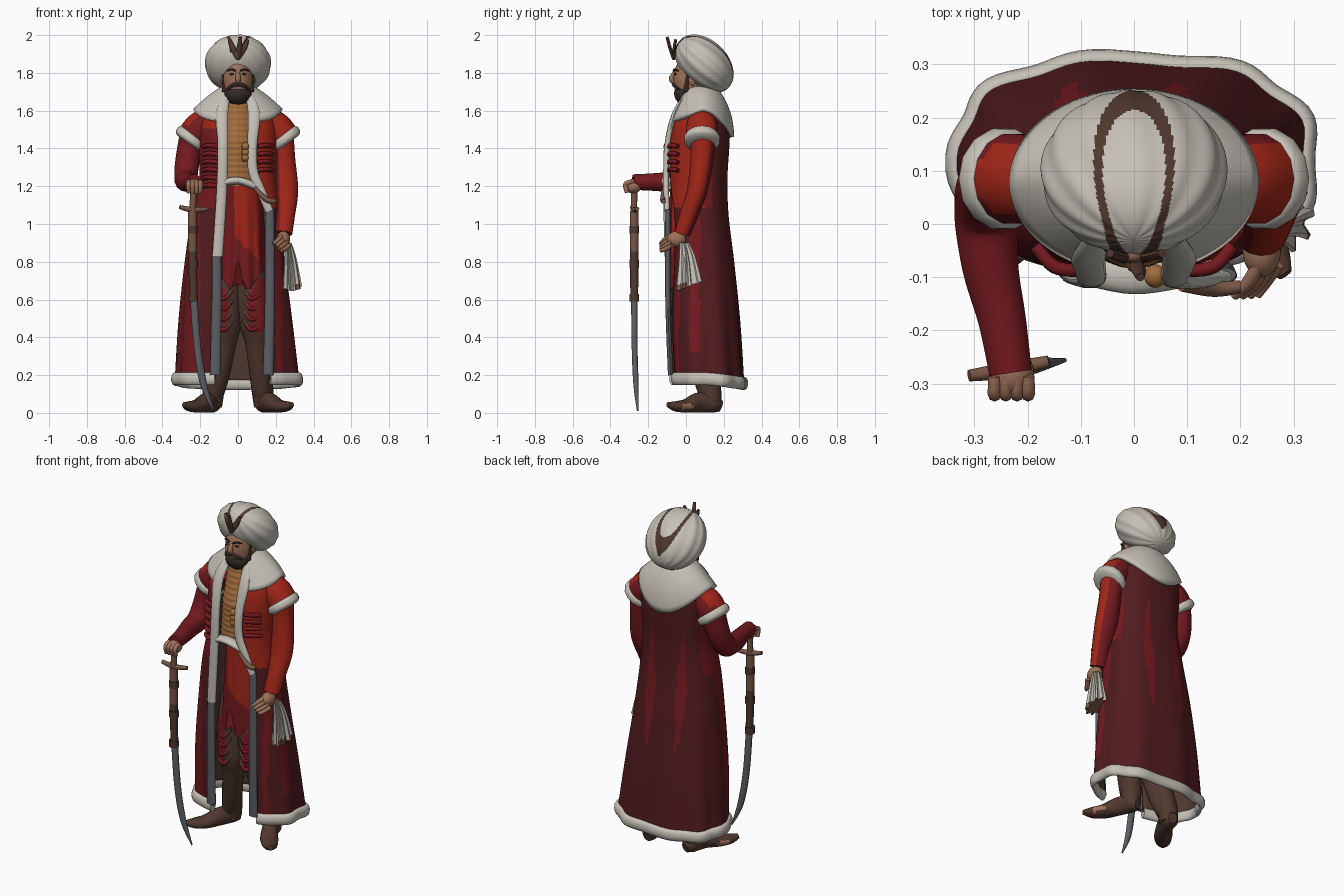
import bpy, bmesh
from math import sin, cos, pi, asin, exp, copysign, hypot
from mathutils import Vector, Matrix

cube = bpy.data.objects.get("Cube")
if cube:
    bpy.data.objects.remove(cube)


def material(name, *rgb):
    m = bpy.data.materials.new(name)
    m.use_nodes = True
    m.diffuse_color = (*rgb, 1)
    m.node_tree.nodes["Principled BSDF"].inputs["Base Color"].default_value = (*rgb, 1)
    return m


WHITE = material("white fur", .56, .53, .47)
RED = material("bright red", .36, .019, .009)
CRIMSON = material("crimson", .175, .01, .014)
MAROON = material("maroon", .085, .011, .013)
BROWN = material("dark brown", .08, .04, .028)
GOLD = material("gold cloth", .36, .15, .045)
SKIN = material("skin", .34, .165, .1)
STEEL = material("grey steel", .11, .115, .13)
DARK = material("beard brown", .035, .024, .019)
WOOD = material("reddish wood", .19, .095, .06)


def finish(name, bm, mats, rule=None):
    """Turn a bmesh into a smooth object with sharp creases."""
    bmesh.ops.recalc_face_normals(bm, faces=bm.faces)
    for f in bm.faces:
        f.smooth = True
        if rule:
            f.material_index = rule(f.calc_center_median(), f.normal)
    for e in bm.edges:
        if len(e.link_faces) == 2 and e.calc_face_angle(0) > .8:
            e.smooth = False
    mesh = bpy.data.meshes.new(name)
    bm.to_mesh(mesh)
    bm.free()
    for m in mats:
        mesh.materials.append(m)
    ob = bpy.data.objects.new(name, mesh)
    bpy.context.collection.objects.link(ob)
    return ob


def grid(name, rows, mats, closed=True, rule=None):
    """Skin rows of points; closed rows are capped."""
    bm = bmesh.new()
    vs = [[bm.verts.new(p) for p in row] for row in rows]
    n = len(vs[0])
    for a, b in zip(vs, vs[1:]):
        for i in range(n if closed else n - 1):
            j = (i + 1) % n
            bm.faces.new((a[i], a[j], b[j], b[i]))
    if closed:
        bm.faces.new(vs[0])
        bm.faces.new(vs[-1])
    return finish(name, bm, mats, rule)


def smooth(pts, steps=5):
    """Catmull-Rom interpolation of tuples of any length."""
    p = [pts[0], *pts, pts[-1]]
    out = []
    for k in range(len(pts) - 1):
        for s in range(steps):
            t = s / steps
            out.append(tuple(b + .5 * t * (c - a + t * (2*a - 5*b + 4*c - d + t * (3*(b - c) + d - a)))
                             for a, b, c, d in zip(*p[k:k + 4])))
    return out + [tuple(pts[-1])]


def tube(name, pts, mats, up=(0, 1, 0), sides=14, steps=5, rule=None):
    """Sweep ellipses along a path of (x, y, z, width[, depth])."""
    pts = smooth([(*p, p[3]) if len(p) == 4 else p for p in pts], steps)
    rows = []
    for i, p in enumerate(pts):
        tan = Vector(pts[min(i + 1, len(pts) - 1)][:3]) - Vector(pts[max(i - 1, 0)][:3])
        side = Vector(up).cross(tan).normalized()
        other = tan.cross(side).normalized()
        rows.append([Vector(p[:3]) + side * p[3] * cos(a) + other * p[4] * sin(a)
                     for a in (2 * pi * k / sides for k in range(sides))])
    return grid(name, rows, mats, rule=rule)


def ball(name, loc, size, mats):
    bm = bmesh.new()
    bmesh.ops.create_uvsphere(bm, u_segments=28, v_segments=18, radius=1,
                              matrix=Matrix.Translation(loc) @ Matrix.Diagonal((*size, 1)))
    return finish(name, bm, mats)


def shell(ob, thickness, offset=0):
    m = ob.modifiers.new("thickness", "SOLIDIFY")
    m.thickness, m.offset, m.material_offset = thickness, -1, offset


# Long open coat, folded towards the hem
def coat_ring(z, cx, cy, rx, ry, xl, xr, n=80, p=.8):
    a, b = (asin((w / rx) ** (1 / p)) for w in (xr - cx, cx - xl))
    row = []
    for i in range(n + 1):
        t = a + (2 * pi - a - b) * i / n
        f = 1 - .03 * max(0, 1.2 - z) * sin(9 * t) * sin(t / 2)
        row.append((cx + f * rx * copysign(abs(sin(t)) ** p, sin(t)),
                    cy - f * ry * copysign(abs(cos(t)) ** p, cos(t)),
                    z - .03 * max(0, -cos(t)) * max(0, 1 - z)))
    return row


def coat_colour(c, n):
    if c.z > 1.1 and c.y < .09:
        return 2 if c.x > 0 or c.z > 1.5 else 1
    if c.y > .14:
        taper = 1 - abs(c.z - .98) / .42
        return int(abs(abs(c.x + .02) - .1) < .035 * taper)
    if c.z > 1.1:
        return 1
    if n.y < -.45:
        return int(c.x < -.2 or .2 < c.x < .23)
    return int(.02 < c.y < .07 and .3 < c.z)


levels = [(.18, 0, .115, .328, .19, -.12, .17), (.5, -.01, .095, .3, .19, -.12, .17),
          (.8, -.015, .08, .265, .175, -.115, .17), (1.05, -.01, .065, .235, .16, -.1, .16),
          (1.25, 0, .065, .205, .155, -.09, .08), (1.42, 0, .07, .21, .16, -.085, .075),
          (1.54, 0, .078, .2, .15, -.08, .08), (1.62, 0, .075, .155, .1, -.07, .07),
          (1.67, 0, .075, .1, .065, -.05, .05)]
coat = grid("coat", [coat_ring(*p) for p in smooth(levels, 6)],
            [MAROON, CRIMSON, RED, BROWN], False, coat_colour)
shell(coat, .015, 3)
tube("hem_fur", [(*p, .02, .034) for p in coat_ring(*levels[0])], [WHITE], (0, 0, 1), steps=1)

# Shawl collar
rows = []
for i in range(11):
    s = i / 10
    row = []
    for k in range(61):
        t = .4 + (2 * pi - .8) * k / 60
        back = max(0, -cos(t))
        drop = .12 + .15 * back ** 2 + .07 * max(0, cos(t))
        bulge = 1 + .16 * back * sin(pi * s)
        row.append(((.075 + .16 * s) * bulge * sin(t), .08 - (.075 + .1 * s) * bulge * cos(t),
                    1.73 - drop * s ** 1.3))
    rows.append(row)
shell(grid("collar", rows, [WHITE], False), .025)

# Front edgings: fur above, grey below
tube("right_fur_edge", [(-.06, -.005, 1.68, .02, .008), (-.085, -.062, 1.58, .032, .014),
     (-.08, -.098, 1.42, .028, .016), (-.085, -.105, 1.2, .028, .016), (-.108, -.1, .83, .028, .014)], [WHITE])
tube("left_fur_edge", [(.06, -.005, 1.68, .02, .008), (.085, -.062, 1.58, .032, .014),
     (.076, -.098, 1.42, .026, .016), (.08, -.105, 1.28, .026, .016), (.12, -.105, 1.18, .024, .016),
     (.165, -.1, 1.07, .022, .014)], [WHITE])
for side, x, top in (("right", -.113, .84), ("left", .168, 1.08)):
    tube(side + "_grey_edge", [(x, -.096, top, .024, .014), (x, -.096, .6, .026, .014),
         (x - .008, -.082, .2, .028, .014)], [STEEL])

# Chest braiding
for i in range(6):
    z = 1.2 + i * .042
    for s in (-1, 1):
        if s < 0 or z > 1.26:
            tube("chest_braid", [(s * .105, -.088, z, .012), (s * .15, -.08, z + .006, .013),
                 (s * .185, -.042, z, .012)], [CRIMSON], (0, 0, 1), 8)

# Ribbed vest, buttons and sash
rows = []
for i in range(61):
    s = i / 60
    ry = .15 - .07 * max(0, s - .5) / .5 + .004 * (i % 4 > 1)
    rows.append([(.13 * sin(a) * (1 - .3 * s), .07 - ry * cos(a) * (1 if cos(a) > 0 else .5), 1.2 + .47 * s)
                 for a in (2 * pi * k / 32 for k in range(32))])
grid("vest", rows, [GOLD])
for z in (1.35, 1.38, 1.41):
    ball("vest_button", (.04, -.098, z), (.021, .022, .022), [GOLD])
tube("sash", [(-.09, -.085, 1.215, .03, .02), (0, -.098, 1.23, .034, .02), (.09, -.09, 1.2, .03, .02)],
     [WHITE], (0, 0, 1))
tube("dagger_hilt", [(.09, -.115, 1.19, .012), (.15, -.122, 1.13, .015), (.2, -.118, 1.12, .012)],
     [WOOD], (0, 0, 1), 10)

# Tunic with two rounded front lobes
rows = []
for i in range(25):
    s = i / 24
    row = []
    for k in range(96):
        a = 2 * pi * k / 96
        x = .02 + (.105 + .03 * s) * sin(a)
        low = .655 + .15 * exp(-(x / .02) ** 2) + 1.5 * max(0, abs(x - .01) - .055)
        row.append((x, .06 - (.14 - .008 * cos(a * 12) * s) * cos(a), 1.23 + (low - 1.23) * s))
    rows.append(row)
grid("tunic", rows, [CRIMSON, RED], rule=lambda c, n: int(.92 - c.x < c.z and -.02 < c.x < .11))

# Legs and boots
for name, s in (("right", -1), ("left", 1)):
    tube(name + "_trouser", [(s * .06, .06, .82, .08), (s * .07, .05, .62, .088), (.012 + s * .078, .045, .47, .083),
         (.015 + s * .085, .055, .37, .062), (.008 + s * .108, .09, .2, .055), (s * .128, .12, .1, .052)],
         [BROWN, CRIMSON], sides=24,
         rule=lambda c, n: int(.43 < c.z < .72 and abs(c.x) > .05 + .25 * abs(c.z - .57) and n.y < .2))
    for k in range(4):
        z = .44 + k * .055
        tube(name + "_trouser_fold", [(s * .03, -.022, z + .05, .01), (s * .07, -.037, z, .013),
             (s * .115, -.02, z + .02, .01)], [BROWN, CRIMSON], (0, 0, 1), 8, rule=lambda c, n: int(abs(c.x) > .055))
    tube(name + "_boot_shaft", [(s * .113, .105, .25, .056), (s * .13, .13, .12, .058), (s * .135, .135, .03, .05)], [BROWN])
    tube(name + "_boot_foot", [(s * .125, .185, .035, .025, .03), (s * .135, .15, .045, .046, .045),
         (s * .165, .07, .055, .046, .054), (s * .21, 0, .037, .05, .036), (s * .255, -.055, .035, .04, .027),
         (s * .285, -.095, .045, .014, .014)], [BROWN, SKIN], (0, 0, 1),
         rule=lambda c, n: int(-.02 < c.y < .04 and c.z < .045 and n.x * c.x > 0 and abs(n.x) > .55))
    # Short over-sleeves with fur cuffs
    tube(name + "_shoulder", [(s * .14, .085, 1.56, .07), (s * .2, .085, 1.51, .085), (s * .245, .085, 1.45, .085)],
         [RED, CRIMSON], rule=lambda c, n: int(c.x < 0 and n.z < .45 or n.y > .7))
    tube(name + "_cuff_fur", [(s * .228, .085, 1.47, .075), (s * .236, .085, 1.46, .094),
         (s * .254, .085, 1.436, .094), (s * .262, .085, 1.425, .07)], [WHITE])

# Arms
tube("left_arm", [(.225, .09, 1.5, .07), (.242, .085, 1.35, .062), (.25, .06, 1.18, .055, .07),
     (.248, .015, 1.05, .048, .055), (.238, -.02, .95, .042, .05)], [RED, CRIMSON], (1, 0, 0),
     rule=lambda c, n: int(n.y > .55 or c.x < .215))
tube("right_arm", [(-.235, .09, 1.5, .07), (-.265, .075, 1.35, .066), (-.277, .02, 1.245, .062),
     (-.27, -.08, 1.225, .054), (-.248, -.18, 1.222, .046), (-.232, -.28, 1.222, .041)], [CRIMSON], (1, 0, 0))

# Hands
ball("left_palm", (.24, -.05, .92), (.036, .05, .042), [SKIN])
ball("right_palm", (-.23, -.28, 1.2), (.042, .045, .038), [SKIN])
for i in range(4):
    tube("left_finger", [(.235 + i * .012, -.075, .94 - i * .018, .013), (.215 + i * .01, -.11, .92 - i * .018, .013),
         (.188 + i * .014, -.135, .895 - i * .012, .009)], [SKIN], (0, 0, 1), 8)
    x = -.262 + i * .021
    tube("right_finger", [(x, -.285, 1.225, .012), (x, -.32, 1.21, .013), (x, -.312, 1.165, .011)], [SKIN], (1, 0, 0), 8)

# Pleated kerchief
rows = []
for cx, cy, z, r in smooth([(.265, -.01, .9, .02), (.277, .005, .82, .036), (.287, .015, .67, .058)], 4):
    row = []
    for k in range(36):
        a, f = 2 * pi * k / 36, r * (1 + .2 * (-1) ** (k // 2))
        row.append((cx + .75 * f * cos(a), cy + f * sin(a), z + .6 * (r - .018) * sin(a)))
    rows.append(row)
grid("kerchief", rows, [WHITE, WOOD], rule=lambda c, n: int(abs(n.z) > .7 or (c.x > .3 and c.z < .68)))

# Curved sword
tube("sword_grip", [(-.235, -.275, 1.21, .018), (-.24, -.275, 1.07, .017)], [WOOD])
tube("sword_guard", [(-.31, -.285, 1.09, .011), (-.24, -.275, 1.075, .015), (-.16, -.258, 1.08, .011)], [WOOD], (0, 0, 1))
tube("scabbard", [(-.241, -.274, 1.07, .024), (-.24, -.274, .8, .023), (-.234, -.274, .6, .021)], [WOOD, BROWN],
     rule=lambda c, n: int(c.z < .86))
for z in (.97, .79, .61):
    tube("scabbard_band", [(-.239, -.274, z + .02, .027), (-.238, -.274, z - .02, .027)], [BROWN])
tube("blade", [(-.234, -.274, .61, .02, .017), (-.215, -.272, .35, .02, .016), (-.182, -.265, .15, .018, .014),
     (-.13, -.256, .012, .004, .004)], [STEEL])

# Head and face
tube("neck", [(0, .05, 1.58, .06), (0, .04, 1.7, .055)], [SKIN])
ball("head", (0, .022, 1.765), (.08, .09, .125), [SKIN])
ball("beard", (0, .005, 1.69), (.074, .068, .062), [DARK])
tube("nose", [(0, -.06, 1.805, .009), (0, -.076, 1.77, .015), (0, -.062, 1.75, .014)], [SKIN], (1, 0, 0), 10)
for s in (-1, 1):
    tube("moustache", [(0, -.066, 1.74, .01), (s * .03, -.06, 1.733, .01), (s * .055, -.04, 1.715, .007)], [DARK], (0, 0, 1), 8)
    tube("sideburn", [(s * .07, 0, 1.7, .014), (s * .078, .01, 1.79, .008)], [DARK], sides=8)
    ball("eye", (s * .031, -.056, 1.793), (.014, .007, .006), [DARK])
    tube("eyebrow", [(s * .012, -.066, 1.811, .005), (s * .035, -.06, 1.818, .006), (s * .058, -.041, 1.811, .004)],
         [DARK], (0, 0, 1), 8)
    ball("ear", (s * .08, .035, 1.765), (.012, .022, .032), [SKIN])

# Wrapped turban with a brown band
tilt = Matrix.Rotation(-pi / 4, 3, "X")
rows = []
for i in range(121):
    phi = .03 + (pi - .06) * i / 120
    row = []
    for k in range(200):
        a = 2 * pi * k / 200
        f = 1 + .014 * sin(phi) * sin(13 * a + 2 * cos(phi))
        p = Vector((.174 * sin(phi) * cos(a), -.18 * cos(phi), .123 * sin(phi) * sin(a))) * f
        row.append(tilt @ p + Vector((0, .097, 1.848)))
    rows.append(row)
grid("turban", rows, [WHITE, BROWN],
     rule=lambda c, n: int(n.z > .05 and abs(hypot(c.x / (.058 + .1 * max(0, c.y)), (c.y - .078) / .155) - 1) < .12))

# Plume ornament
ball("plume_jewel", (0, -.062, 1.9), (.02, .014, .03), [WOOD])
for x, y, z in ((-.045, -.055, 1.975), (.012, -.1, 1.99), (.052, -.055, 1.975)):
    tube("plume", [(0, -.064, 1.872, .009), (x * .6, (y - .068) / 2, 1.93, .015, .009), (x, y, z, .008)], [BROWN], sides=8)
